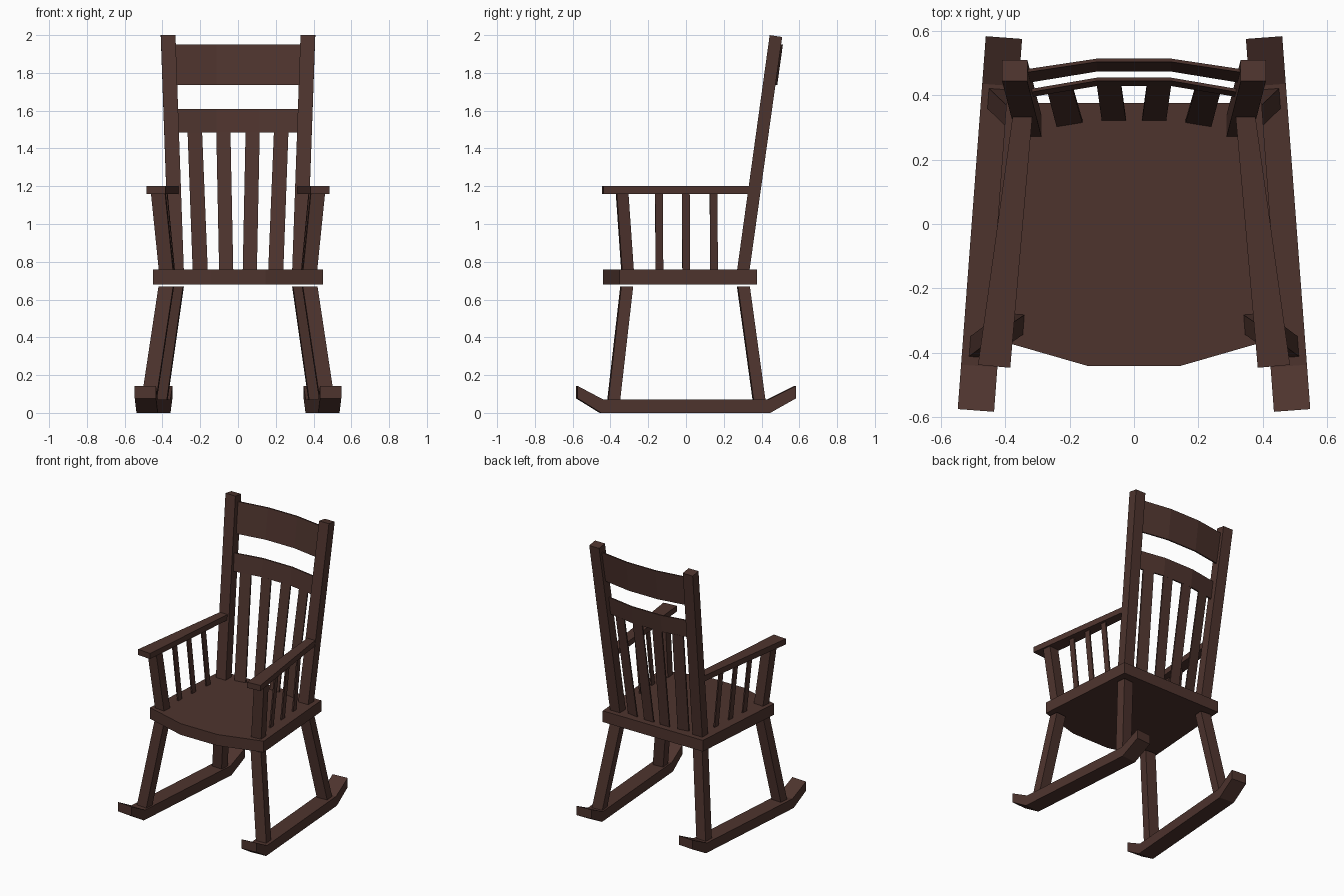
import bpy, math
from mathutils import Vector

if "Cube" in bpy.data.objects:
    bpy.data.objects.remove(bpy.data.objects["Cube"])

wood = bpy.data.materials.new("dark brown wood")
wood.diffuse_color = (0.076, 0.034, 0.027, 1)
wood.use_nodes = True
wood.node_tree.nodes["Principled BSDF"].inputs["Base Color"].default_value = wood.diffuse_color

SPLAY = math.radians(4.3)          # sides converge slightly toward the back
U = Vector((-math.sin(SPLAY), math.cos(SPLAY), 0))   # along a side
V = Vector((math.cos(SPLAY), math.sin(SPLAY), 0))    # across a side


def add_mesh(name, verts, faces, mirror=False):
    me = bpy.data.meshes.new(name)
    me.from_pydata([tuple(v) for v in verts], [], faces)
    me.materials.append(wood)
    ob = bpy.data.objects.new(name, me)
    bpy.context.collection.objects.link(ob)
    # consistent outward normals
    import bmesh
    bm = bmesh.new()
    bm.from_mesh(me)
    bmesh.ops.recalc_face_normals(bm, faces=bm.faces)
    bm.to_mesh(me)
    bm.free()
    if mirror:
        ob.modifiers.new("mirror", 'MIRROR')
    return ob


def loft(name, ring_a, ring_b, mirror=False):
    """Closed solid between two matching rings of points."""
    n = len(ring_a)
    faces = [tuple(range(n)), tuple(range(n, 2 * n))]
    faces += [(i, (i + 1) % n, n + (i + 1) % n, n + i) for i in range(n)]
    return add_mesh(name, list(ring_a) + list(ring_b), faces, mirror)


def beam(name, low, high, w, d, splay=True, slope=0.0):
    """Leaning bar with flat ends; w across, d front to back; mirrored in x."""
    v, u = (V, U) if splay else (Vector((1, 0, 0)), Vector((0, 1, 0)))
    rings = []
    for c, s in ((low, 0.0), (high, slope)):
        rings.append([Vector(c) + v * (a * w / 2) + u * (b * d / 2) + Vector((0, 0, s * b))
                      for a, b in ((-1, -1), (1, -1), (1, 1), (-1, 1))])
    return loft(name, *rings, mirror=True)


# rockers: side profile extruded across their width
profile = [(-0.58, 0.143), (-0.58, 0.077), (-0.455, 0), (0.443, 0),
           (0.58, 0.077), (0.58, 0.143), (0.432, 0.07), (-0.442, 0.07)]
base = Vector((0.447, 0, 0))
loft("rocker",
     [base + U * s + V * -0.0565 + Vector((0, 0, z)) for s, z in profile],
     [base + U * s + V * 0.0565 + Vector((0, 0, z)) for s, z in profile], True)

# legs
beam("front_leg", (0.471, -0.383, 0.065), (0.38, -0.314, 0.668), 0.078, 0.063)
beam("back_leg", (0.414, 0.387, 0.065), (0.328, 0.304, 0.668), 0.078, 0.063)

# seat with bowed front edge
outline = [(-0.45, -0.352), (-0.145, -0.44), (0.145, -0.44), (0.45, -0.352),
           (0.396, 0.375), (-0.396, 0.375)]
loft("seat", [(x, y, 0.68) for x, y in outline], [(x, y, 0.76) for x, y in outline])

# back posts
beam("back_post", (0.326, 0.304, 0.76), (0.37, 0.476, 1.995), 0.078, 0.066, False, -0.005)

# arms and their supports
arm = [(0.384, -0.446), (0.484, -0.437), (0.376, 0.338), (0.315, 0.338)]
loft("armrest", [(x, y, 1.16) for x, y in arm], [(x, y, 1.2) for x, y in arm], True)
beam("arm_support", (0.38, -0.31, 0.76), (0.421, -0.338, 1.16), 0.075, 0.062)
for i, y in enumerate((-0.142, 0.0, 0.147)):
    beam(f"arm_slat_{i + 1}", (0.352 - 0.075 * y, y + 0.001, 0.76),
         (0.392 - 0.09 * y, y - 0.001, 1.16), 0.01, 0.041)

# curved back rails: thin three-facet panels
T = 0.01


def rail(name, z0, z1, end_x, end_y, mid_y):
    def ring(z, k):
        front = [(-end_x, end_y[k]), (-0.115, mid_y[k]), (0.115, mid_y[k]), (end_x, end_y[k])]
        return [(x, y, z) for x, y in front] + [(x, y + T, z) for x, y in reversed(front)]
    loft(name, ring(z0, 0), ring(z1, 1))


rail("top_rail", 1.735, 1.95, 0.335, (0.437, 0.470), (0.473, 0.503))
rail("lower_rail", 1.485, 1.61, 0.32, (0.394, 0.409), (0.428, 0.444))

# back slats fanning out upward
slats = [("inner_slat", (0.025, 0.1), (0.04, 0.115), (0.32, 0.32), (0.428, 0.428)),
         ("outer_slat", (0.16, 0.24), (0.19, 0.267), (0.314, 0.301), (0.417, 0.404))]
for name, xb, xt, yb, yt in slats:
    rings = []
    for xs, ys, z in ((xb, yb, 0.755), (xt, yt, 1.487)):
        rings.append([(xs[0], ys[0], z), (xs[1], ys[1], z),
                      (xs[1], ys[1] + T, z), (xs[0], ys[0] + T, z)])
    loft(name, *rings, mirror=True)
